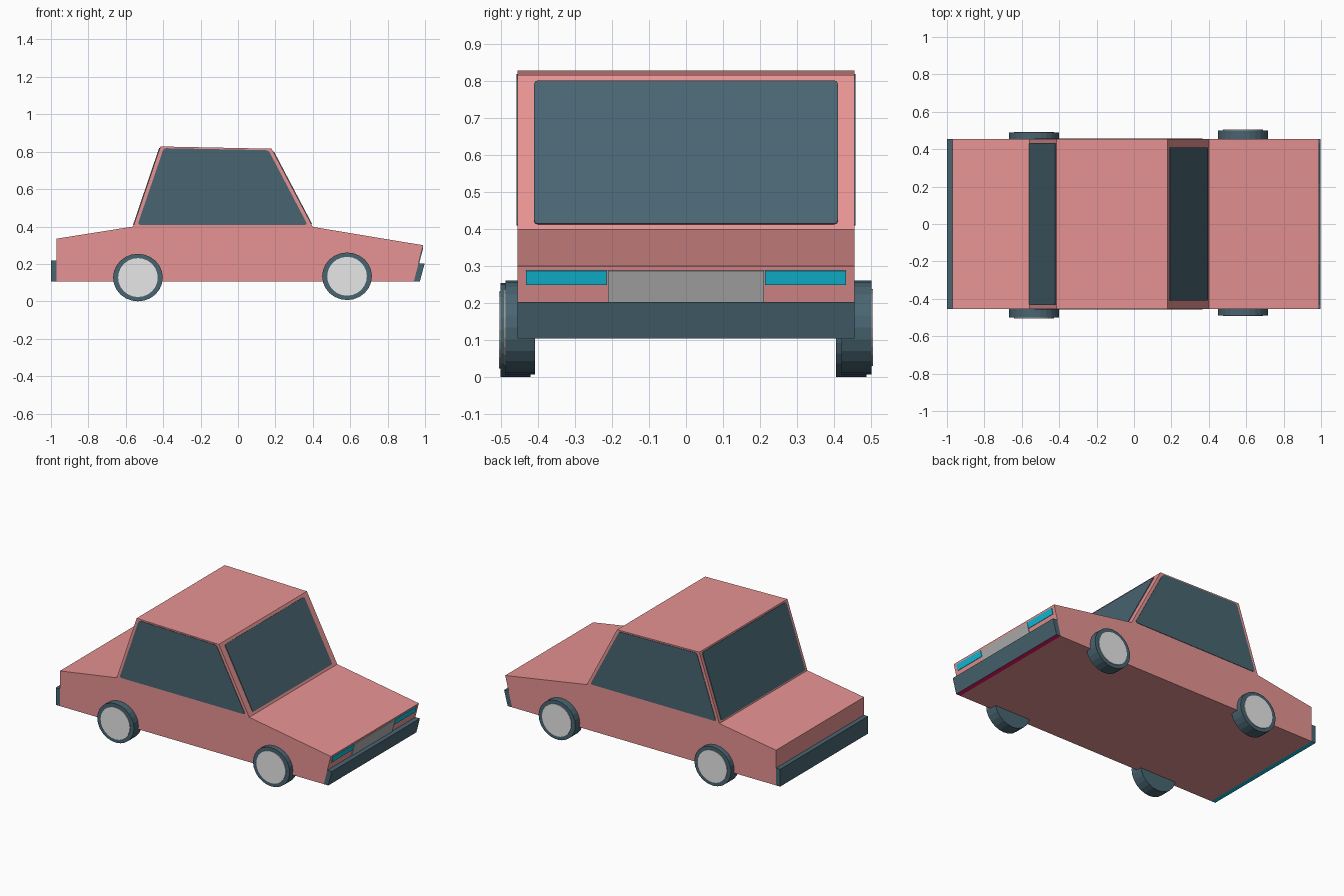
import bpy, bmesh, math
from mathutils import Vector, Matrix

if "Cube" in bpy.data.objects:
    bpy.data.objects.remove(bpy.data.objects["Cube"])


def material(name, rgb):
    m = bpy.data.materials.new(name)
    lin = [c / 12.92 if c <= 0.04045 else ((c + 0.055) / 1.055) ** 2.4 for c in rgb]
    m.diffuse_color = (*lin, 1)
    m.use_nodes = True
    m.node_tree.nodes["Principled BSDF"].inputs["Base Color"].default_value = m.diffuse_color
    return m


PINK = material("salmon pink", (0.935, 0.595, 0.595))
DARK = material("dark slate", (0.285, 0.395, 0.445))
HUB = material("light grey", (0.925, 0.925, 0.925))
GREY = material("mid grey", (0.69, 0.69, 0.69))
CYAN = material("cyan", (0.06, 0.75, 0.87))
MAGENTA = material("magenta", (0.91, 0.1, 0.4))


def finish(name, bm, *mats):
    bmesh.ops.recalc_face_normals(bm, faces=bm.faces)
    me = bpy.data.meshes.new(name)
    for m in mats:
        me.materials.append(m)
    bm.to_mesh(me)
    bm.free()
    ob = bpy.data.objects.new(name, me)
    bpy.context.collection.objects.link(ob)
    return ob


def slab(name, pts, offset, mats, rounding=0):
    """Flat polygon pushed out by the offset vector, with optional rounded corners."""
    bm = bmesh.new()
    face = bm.faces.new([bm.verts.new(p) for p in pts])
    if rounding:
        bmesh.ops.bevel(bm, geom=bm.verts[:], offset=rounding, segments=2,
                        profile=0.5, affect='VERTICES')
    ext = bmesh.ops.extrude_face_region(bm, geom=bm.faces[:], use_keep_orig=True)
    bmesh.ops.translate(bm, vec=Vector(offset),
                        verts=[v for v in ext["geom"] if isinstance(v, bmesh.types.BMVert)])
    bmesh.ops.recalc_face_normals(bm, faces=bm.faces)
    if len(mats) > 1:  # second colour goes on the underside
        for f in bm.faces:
            f.normal_update()
            if f.normal.z < -0.8:
                f.material_index = 1
    return finish(name, bm, *mats)


def profile(name, xz, width, mats):
    return slab(name, [(x, -width, z) for x, z in xz], (0, 2 * width, 0), mats)


def sloped_plate(name, low, high, t0, t1, y0, y1, mat, rounding=0, out=1):
    """Thin plate lying on the body slope that runs from low to high (x, z)."""
    a, b = Vector((low[0], 0, low[1])), Vector((high[0], 0, high[1]))
    n = (b - a).cross(Vector((0, 1, 0))).normalized() * 0.004
    n = n if n.x * out > 0 else -n
    p, q = a.lerp(b, t0), a.lerp(b, t1)
    pts = [(p.x, y0, p.z), (p.x, y1, p.z), (q.x, y1, q.z), (q.x, y0, q.z)]
    return slab(name, pts, n, [mat], rounding)


# Body shell
NOSE_LOW, NOSE_HIGH = (0.94, 0.105), (0.99, 0.30)
COWL, ROOF_F, ROOF_R, DECK = (0.40, 0.398), (0.18, 0.816), (-0.415, 0.828), (-0.56, 0.40)
profile("body", [(-0.97, 0.105), NOSE_LOW, NOSE_HIGH, COWL, ROOF_F, ROOF_R, DECK,
                 (-0.97, 0.335)], 0.455, [PINK])

# Bumpers
profile("front_bumper", [(0.94, 0.105), (0.972, 0.105), (0.998, 0.203), (0.965, 0.203)],
        0.455, [DARK, MAGENTA])
profile("rear_bumper", [(-1.0, 0.105), (-0.97, 0.105), (-0.97, 0.218), (-1.0, 0.218)],
        0.455, [DARK, CYAN])

# Windows
sloped_plate("windscreen", COWL, ROOF_F, 0.035, 0.96, -0.41, 0.41, DARK, 0.01)
sloped_plate("rear_window", DECK, ROOF_R, 0.02, 0.98, -0.433, 0.433, DARK, 0.01, out=-1)
side = [(-0.537, 0.409), (0.372, 0.409), (0.163, 0.808), (-0.397, 0.819)]
for s, label in ((-1, "right"), (1, "left")):
    slab(label + "_side_window", [(x, s * 0.455, z) for x, z in side],
         (0, s * 0.003, 0), [DARK], 0.014)

# Grille and headlights
sloped_plate("grille", NOSE_LOW, NOSE_HIGH, 0.5, 0.935, -0.21, 0.21, GREY)
for s, label in ((-1, "right"), (1, "left")):
    sloped_plate(label + "_headlight", NOSE_LOW, NOSE_HIGH, 0.745, 0.935,
                 s * 0.213, s * 0.432, CYAN)


def disc(name, x, z, y0, y1, rx, rz, mat):
    bm = bmesh.new()
    mtx = (Matrix.Translation((x, (y0 + y1) / 2, z)) @ Matrix.Diagonal((rx, 1, rz, 1))
           @ Matrix.Rotation(math.pi / 2, 4, 'X'))
    bmesh.ops.create_cone(bm, cap_ends=True, segments=24, radius1=1, radius2=1,
                          depth=abs(y1 - y0), matrix=mtx)
    return finish(name, bm, mat)


# Wheels: (name, x, z, inner y, outer y)
for name, x, z, yi, yo in (("front_right", 0.583, 0.134, -0.408, -0.488),
                           ("front_left", 0.583, 0.134, 0.42, 0.501),
                           ("rear_right", -0.535, 0.127, -0.42, -0.501),
                           ("rear_left", -0.535, 0.127, 0.405, 0.488)):
    disc(name + "_tyre", x, z, yi, yo, 0.133, 0.127, DARK)
    disc(name + "_hub", x, z, yo, yo + math.copysign(0.004, yo), 0.106, 0.104, HUB)
